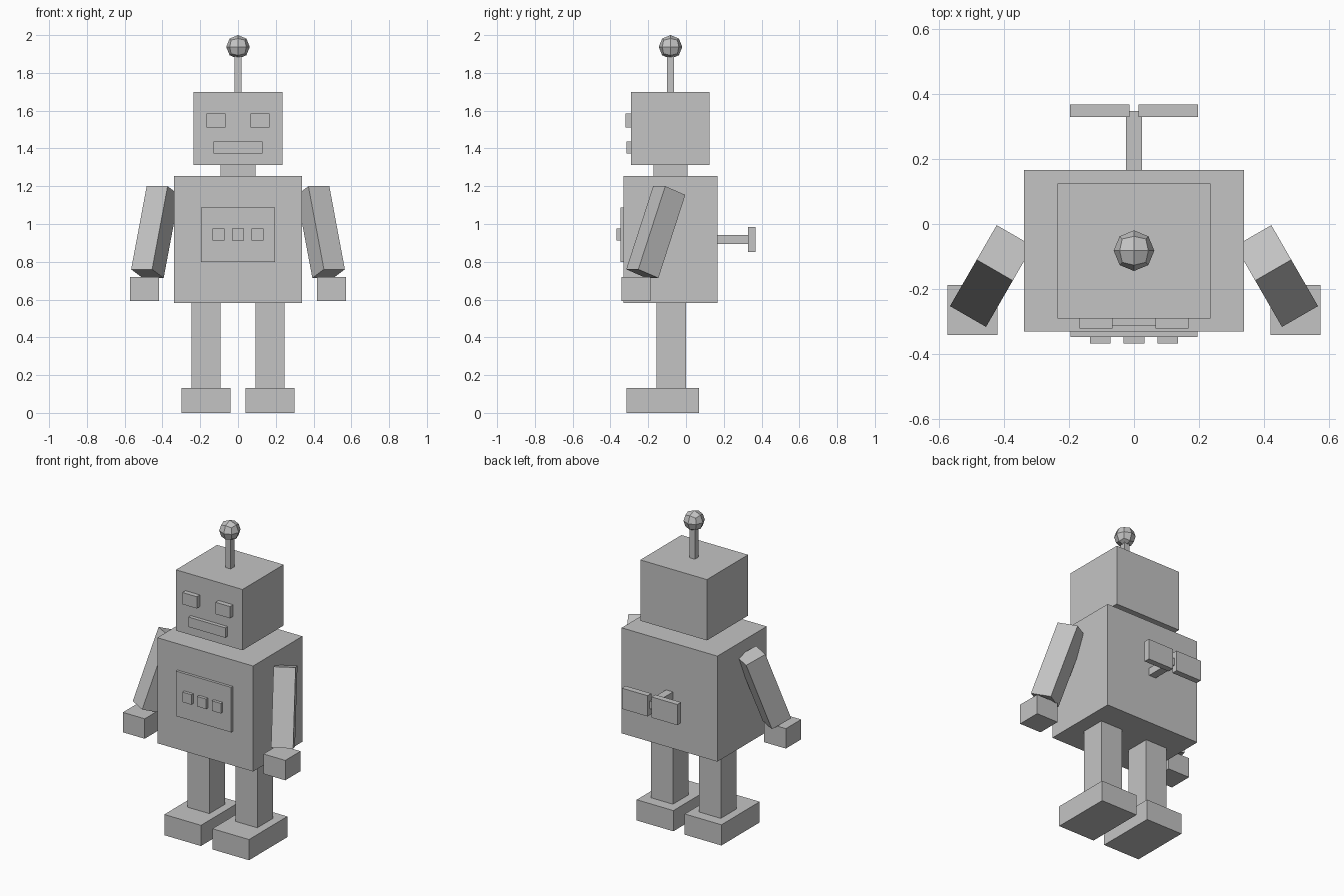
import bpy
import bmesh
from math import radians
from mathutils import Matrix, Vector, Euler

cube = bpy.data.objects.get("Cube")
if cube:
    bpy.data.objects.remove(cube, do_unlink=True)

GREY = (0.55, 0.55, 0.55, 1.0)
grey = bpy.data.materials.new("plain_grey")
grey.use_nodes = True
grey.diffuse_color = GREY
grey.node_tree.nodes["Principled BSDF"].inputs["Base Color"].default_value = GREY


def add_object(name, bm):
    mesh = bpy.data.meshes.new(name)
    bm.to_mesh(mesh)
    bm.free()
    mesh.materials.append(grey)
    obj = bpy.data.objects.new(name, mesh)
    bpy.context.collection.objects.link(obj)
    return obj


def box(name, x, y, z):
    """Box from its (low, high) range on each axis."""
    bm = bmesh.new()
    bmesh.ops.create_cube(bm, size=1)
    size = Vector([b - a for a, b in (x, y, z)])
    centre = Vector([(a + b) / 2 for a, b in (x, y, z)])
    for v in bm.verts:
        v.co = v.co * size + centre
    return add_object(name, bm)


def pair(name, x, y, z):
    """Matching boxes on the left (+x) and right (-x)."""
    box("left_" + name, x, y, z)
    box("right_" + name, (-x[1], -x[0]), y, z)


# Head, neck and body
box("body", (-0.338, 0.338), (-0.331, 0.166), (0.582, 1.255))
box("neck", (-0.093, 0.093), (-0.173, 0.008), (1.255, 1.312))
box("head", (-0.235, 0.235), (-0.29, 0.125), (1.312, 1.7))

# Face
pair("eye", (0.066, 0.168), (-0.321, -0.29), (1.51, 1.585))
box("mouth", (-0.13, 0.13), (-0.314, -0.29), (1.373, 1.436))

# Antenna with a faceted ball
box("antenna_rod", (-0.018, 0.018), (-0.1, -0.063), (1.7, 1.9))
bm = bmesh.new()
bmesh.ops.create_cube(bm, size=2)
bmesh.ops.subdivide_edges(bm, edges=bm.edges[:], cuts=1, use_grid_fill=True)
for v in bm.verts:
    v.co = v.co.normalized() * 0.0625 + Vector((0, -0.082, 1.9375))
add_object("antenna_ball", bm)

# Chest panel and buttons
box("chest_panel", (-0.195, 0.195), (-0.348, -0.331), (0.8, 1.087))
for i, side in enumerate(("right", "middle", "left")):
    x = (i - 1) * 0.104
    box(side + "_button", (x - 0.032, x + 0.032), (-0.367, -0.348), (0.912, 0.976))

# Legs, feet and hands
pair("leg", (0.092, 0.246), (-0.157, 0.0), (0.132, 0.582))
pair("foot", (0.04, 0.299), (-0.316, 0.07), (0.0, 0.132))
pair("hand", (0.419, 0.573), (-0.342, -0.188), (0.593, 0.72))

# Arms, swung forward and turned outward
for side, s in (("left", 1), ("right", -1)):
    arm = box(side + "_arm", (-0.064, 0.064), (-0.0655, 0.0655), (-0.235, 0.235))
    turn = Euler((radians(-20.5), 0, radians(30 * s))).to_matrix().to_4x4()
    arm.data.transform(Matrix.Translation((0.4385 * s, -0.16, 0.957)) @ turn)

# Wind-up key on the back
box("key_shaft", (-0.025, 0.025), (0.166, 0.347), (0.895, 0.943))
pair("key_wing", (0.014, 0.196), (0.329, 0.367), (0.853, 0.985))
